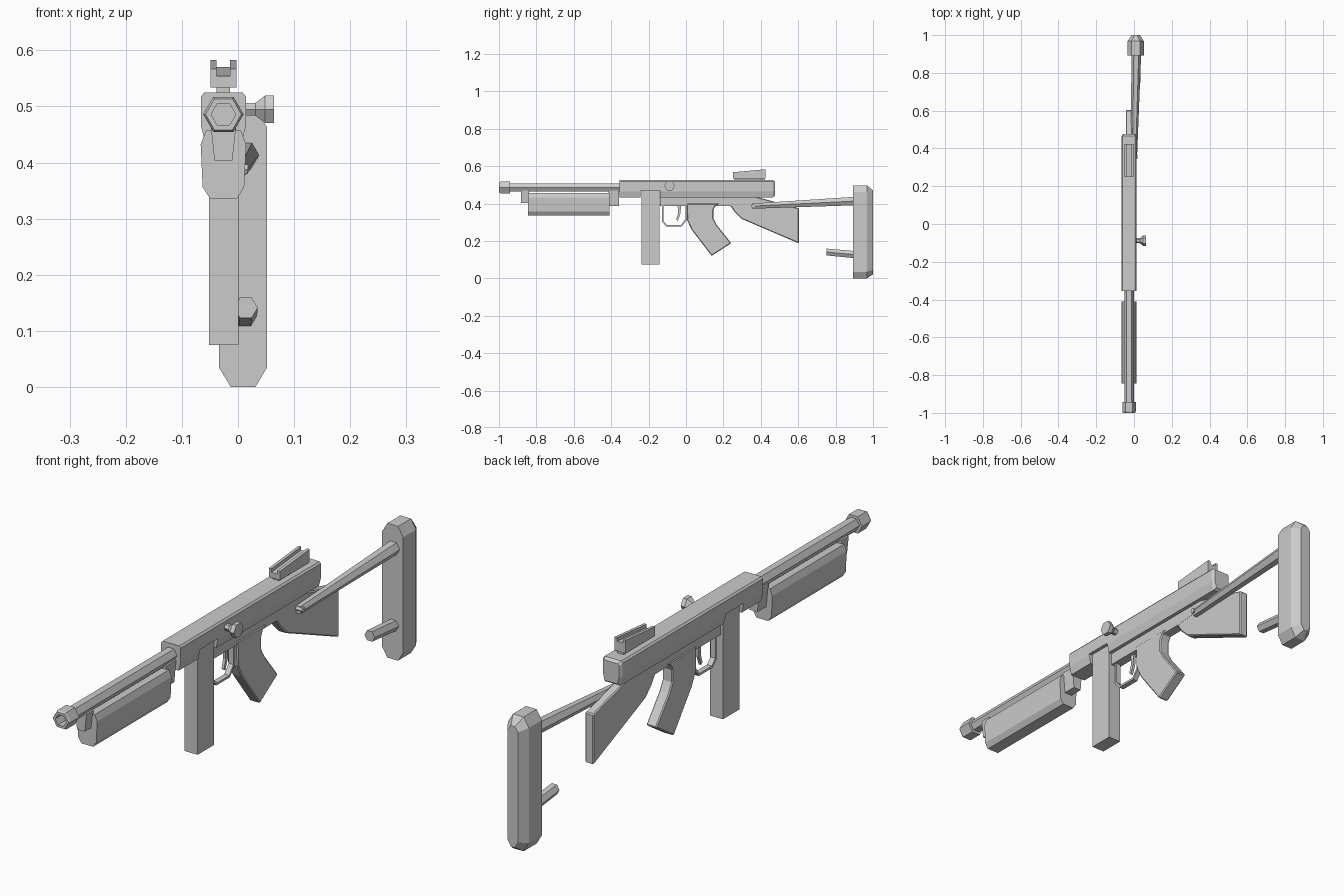
import bpy, bmesh, math
from mathutils import Vector

if "Cube" in bpy.data.objects:
    bpy.data.objects.remove(bpy.data.objects["Cube"])

CX = -0.026  # centre line of the body


def loft(name, rings):
    """Skin a list of equal-length point rings and cap both ends."""
    bm = bmesh.new()
    vs = [[bm.verts.new(p) for p in r] for r in rings]
    n = len(rings[0])
    for a, b in zip(vs, vs[1:]):
        for i in range(n):
            j = (i + 1) % n
            bm.faces.new((a[i], a[j], b[j], b[i]))
    bm.faces.new(vs[0])
    bm.faces.new(vs[-1])
    bmesh.ops.recalc_face_normals(bm, faces=bm.faces)
    me = bpy.data.meshes.new(name)
    bm.to_mesh(me)
    bm.free()
    ob = bpy.data.objects.new(name, me)
    bpy.context.collection.objects.link(ob)
    return ob


def side_prism(name, yz, half, cx=CX):
    """Side-view profile extruded across x."""
    return loft(name, [[(x, y, z) for y, z in yz] for x in (cx - half, cx + half)])


def section(half_pts, y, cx=CX, s=1.0, zc=0.0):
    """Mirrored x/z section at y; half_pts go from top to bottom."""
    pts = half_pts + [(-x, z) for x, z in reversed(half_pts)]
    return [(cx + x * s, y, zc + (z - zc) * s) for x, z in pts]


def box(name, x, y, z):
    return side_prism(name, [(y[0], z[0]), (y[1], z[0]), (y[1], z[1]), (y[0], z[1])],
                      (x[1] - x[0]) / 2, (x[0] + x[1]) / 2)


def hexring(c, r, axis='y'):
    out = []
    for i in range(6):
        a = math.radians(60 * i)
        u, w = r * math.cos(a), r * math.sin(a)
        out.append(Vector(c) + Vector((u, 0, w) if axis == 'y' else (0, u, w)))
    return out


def bevel(ob, w):
    m = ob.modifiers.new("bevel", 'BEVEL')
    m.width, m.segments, m.limit_method = w, 1, 'ANGLE'
    m.angle_limit = math.radians(60)


# receiver, with a well cut for the magazine
sec = [(0.034, 0.525), (0.040, 0.518), (0.040, 0.465), (0.032, 0.433)]
receiver = loft("receiver", [section(sec, -0.355), section(sec, 0.465),
                             section(sec, 0.476, s=0.82, zc=0.48)])
well = box("well_cutter", (-0.1, 0.05), (-0.242, -0.138), (0.40, 0.470))
well.hide_render = True
well.hide_set(True)
cut = receiver.modifiers.new("well", 'BOOLEAN')
cut.operation, cut.object, cut.solver = 'DIFFERENCE', well, 'EXACT'
box("magazine", (-0.052, 0.001), (-0.238, -0.142), (0.075, 0.471))

# barrel and hollow muzzle
bc = 0.486
loft("barrel", [hexring((CX, y, bc), 0.025) for y in (-0.95, -0.34)])
loft("muzzle", [hexring((CX, y, bc), r) for y, r in
                ((-0.952, 0.022), (-1.0, 0.022), (-1.0, 0.032), (-0.992, 0.036),
                 (-0.942, 0.036), (-0.942, 0.02))])

# foregrip and its two brackets
grip = [(0.031, 0.457), (0.0405, 0.433), (0.037, 0.356), (0.024, 0.336)]
loft("foregrip", [section(grip, y) for y in (-0.845, -0.41)])
for name, y0, y1, z in (("front_bracket", -0.882, -0.84, 0.404),
                        ("rear_bracket", -0.415, -0.358, 0.387)):
    br = [(0.023, 0.470), (0.016, z)]
    loft(name, [section(br, y) for y in (y0, y1)])

# lower frame, pistol grip and rear stock
frame = side_prism("lower_frame", [(-0.14, 0.387), (0.25, 0.387), (0.37, 0.40),
                                   (0.37, 0.44), (-0.14, 0.44)], 0.018)
pistol = side_prism("pistol_grip", [(0.004, 0.40), (0.006, 0.31), (0.03, 0.26), (0.137, 0.12),
                                    (0.242, 0.188), (0.165, 0.285), (0.146, 0.32), (0.146, 0.365),
                                    (0.156, 0.385), (0.18, 0.40)], 0.021)
stock = side_prism("stock", [(0.232, 0.395), (0.262, 0.352), (0.297, 0.318), (0.603, 0.187),
                             (0.603, 0.375), (0.36, 0.44), (0.24, 0.44)], 0.0175)
bevel(pistol, 0.004)
bevel(stock, 0.004)

# trigger and guard
side_prism("trigger_guard", [
    (-0.128, 0.39), (-0.128, 0.302), (-0.104, 0.276), (-0.024, 0.276), (0.004, 0.312), (0.004, 0.39),
    (-0.004, 0.39), (-0.004, 0.315), (-0.028, 0.284), (-0.100, 0.284), (-0.120, 0.305), (-0.120, 0.39)], 0.01)
side_prism("trigger", [(-0.045, 0.39), (-0.042, 0.35), (-0.052, 0.315), (-0.044, 0.308),
                       (-0.030, 0.345), (-0.026, 0.39)], 0.005)

# charging handle
loft("charging_handle", [hexring((x, -0.088, 0.495), r, 'x') for x, r in
                         ((0.005, 0.013), (0.031, 0.013), (0.048, 0.028), (0.064, 0.028))])

# rear sight: sloping U channel on a foot
u = [(-0.023, 0), (0.023, 0), (0.023, 1), (0.012, 1), (0.012, 2),
     (-0.012, 2), (-0.012, 1), (-0.023, 1)]
loft("sight", [[(CX + x, y, (0.534, top, top - 0.013)[k]) for x, k in u]
               for y, top in ((0.25, 0.567), (0.424, 0.583))])
box("sight_foot", (CX - 0.012, CX + 0.012), (0.26, 0.42), (0.52, 0.537))

# shoulder pad
pad = [(0.022, 0.497), (0.043, 0.462), (0.043, 0.035), (0.022, 0.0)]
pad_back = [(0.008, 0.470), (0.022, 0.452), (0.022, 0.045), (0.008, 0.022)]
loft("shoulder_pad", [section(pad, 0.892, 0.009), section(pad, 0.968, 0.009),
                      section(pad_back, 1.0, 0.009)])

# strut, its pivot and the lower peg
loft("strut", [hexring((0.0, 0.352, 0.386), 0.016), hexring((0.012, 0.9, 0.413), 0.026)])
loft("strut_pivot", [hexring((x, 0.358, 0.388), 0.01, 'x') for x in (-0.02, 0.018)])
loft("lower_peg", [hexring((0.014, 0.75, 0.141), 0.021), hexring((0.012, 0.9, 0.127), 0.022)])
